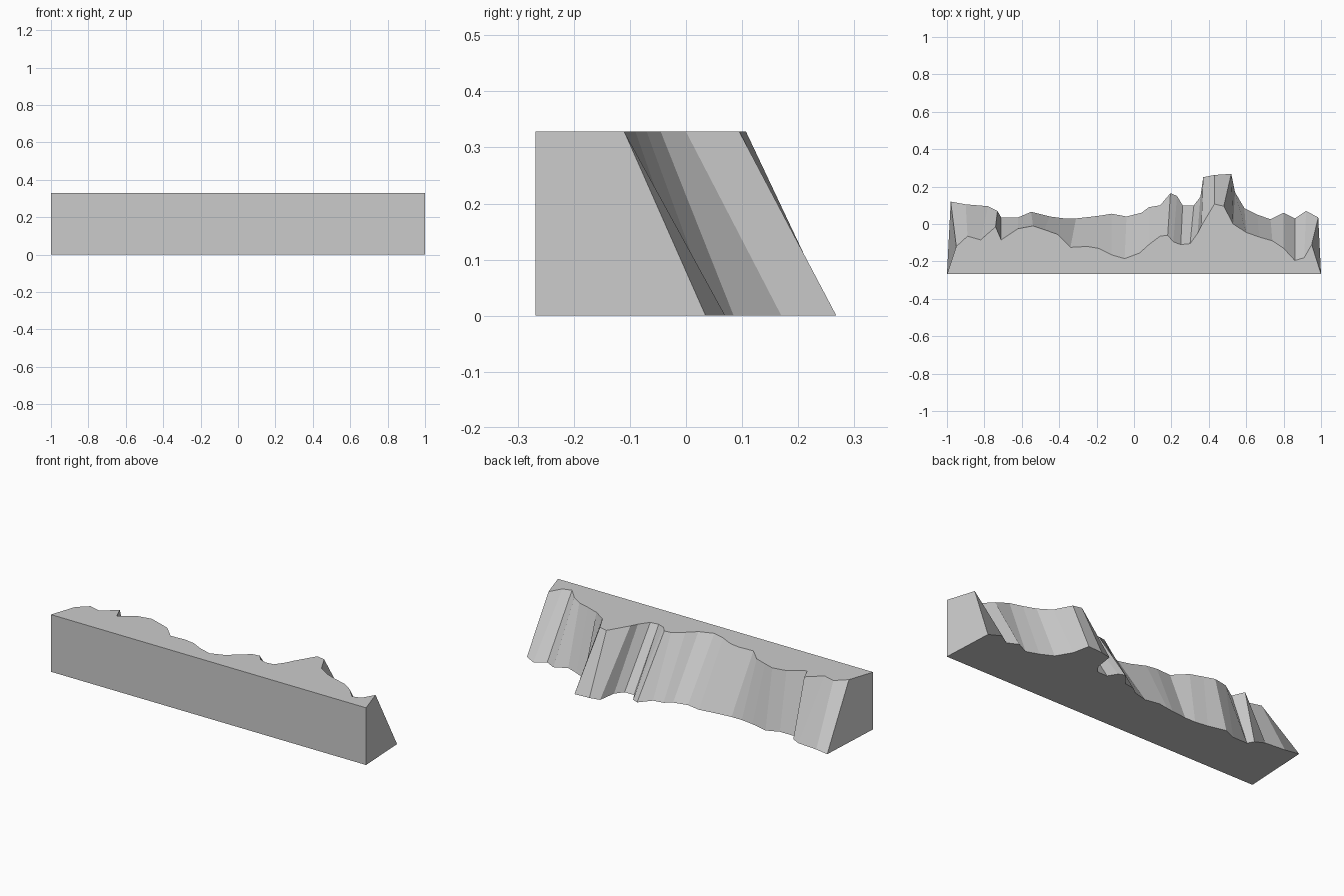
import bpy
import bmesh

default_cube = bpy.data.objects.get("Cube")
if default_cube:
    bpy.data.objects.remove(default_cube, do_unlink=True)

HEIGHT = 0.328
FRONT_Y = -0.268

# Ragged rear outline on the ground, from right end to left end (x, y)
foot_outline = [
    (-.98, .12), (-.9, .105), (-.78, .095), (-.73, .07), (-.71, .035),
    (-.62, .035), (-.55, .065), (-.45, .04), (-.375, .03), (-.31, .03),
    (-.22, .04), (-.18, .045), (-.12, .055), (-.04, .04), (.04, .06),
    (.08, .09), (.14, .1), (.195, .165), (.23, .15), (.26, .1),
    (.32, .1), (.355, .145), (.37, .25), (.43, .262), (.52, .268),
    (.54, .17), (.59, .085), (.66, .05), (.73, .025), (.8, .06),
    (.86, .03), (.92, .07), (.985, .035),
]

# Matching outline along the upper edge, set back so the rear face slopes
crest_outline = [
    (-.95, -.12), (-.89, -.065), (-.82, -.085), (-.74, -.015), (-.71, -.085),
    (-.62, -.025), (-.54, -.01), (-.48, -.03), (-.41, -.055), (-.34, -.125),
    (-.25, -.12), (-.19, -.13), (-.12, -.165), (-.05, -.185), (.03, -.155),
    (.08, -.11), (.14, -.065), (.18, -.06), (.21, -.095), (.25, -.11),
    (.3, -.105), (.34, -.05), (.36, -.01), (.43, .107), (.48, .095),
    (.53, 0), (.6, -.045), (.67, -.07), (.74, -.09), (.8, -.13),
    (.86, -.195), (.91, -.18), (.95, -.11),
]


def make_material(name, colour):
    material = bpy.data.materials.new(name)
    material.use_nodes = True
    material.diffuse_color = colour
    shader = material.node_tree.nodes["Principled BSDF"]
    shader.inputs["Base Color"].default_value = colour
    return material


def add_ring(bm, outline, z):
    """Close an outline with the two straight front corners."""
    points = [(-1, FRONT_Y)] + outline + [(1, FRONT_Y)]
    return [bm.verts.new((x, y, z)) for x, y in points]


def loft_block(name, lower, upper, height, material):
    """Join a lower and an upper outline into a closed solid."""
    bm = bmesh.new()
    bottom = add_ring(bm, lower, 0)
    top = add_ring(bm, upper, height)
    bm.faces.new(bottom)
    bm.faces.new(reversed(top))
    for i, corner in enumerate(bottom):
        # Negative indices wrap round to close the front wall
        bm.faces.new((bottom[i - 1], corner, top[i], top[i - 1]))
    bmesh.ops.recalc_face_normals(bm, faces=bm.faces)
    mesh = bpy.data.meshes.new(name)
    bm.to_mesh(mesh)
    bm.free()
    mesh.materials.append(material)
    block = bpy.data.objects.new(name, mesh)
    bpy.context.collection.objects.link(block)
    return block


# Rock ledge with a flat front, flat top and jagged sloping back
stone = make_material("pale grey stone", (0.6, 0.6, 0.6, 1))
loft_block("rock_ledge", foot_outline, crest_outline, HEIGHT, stone)
